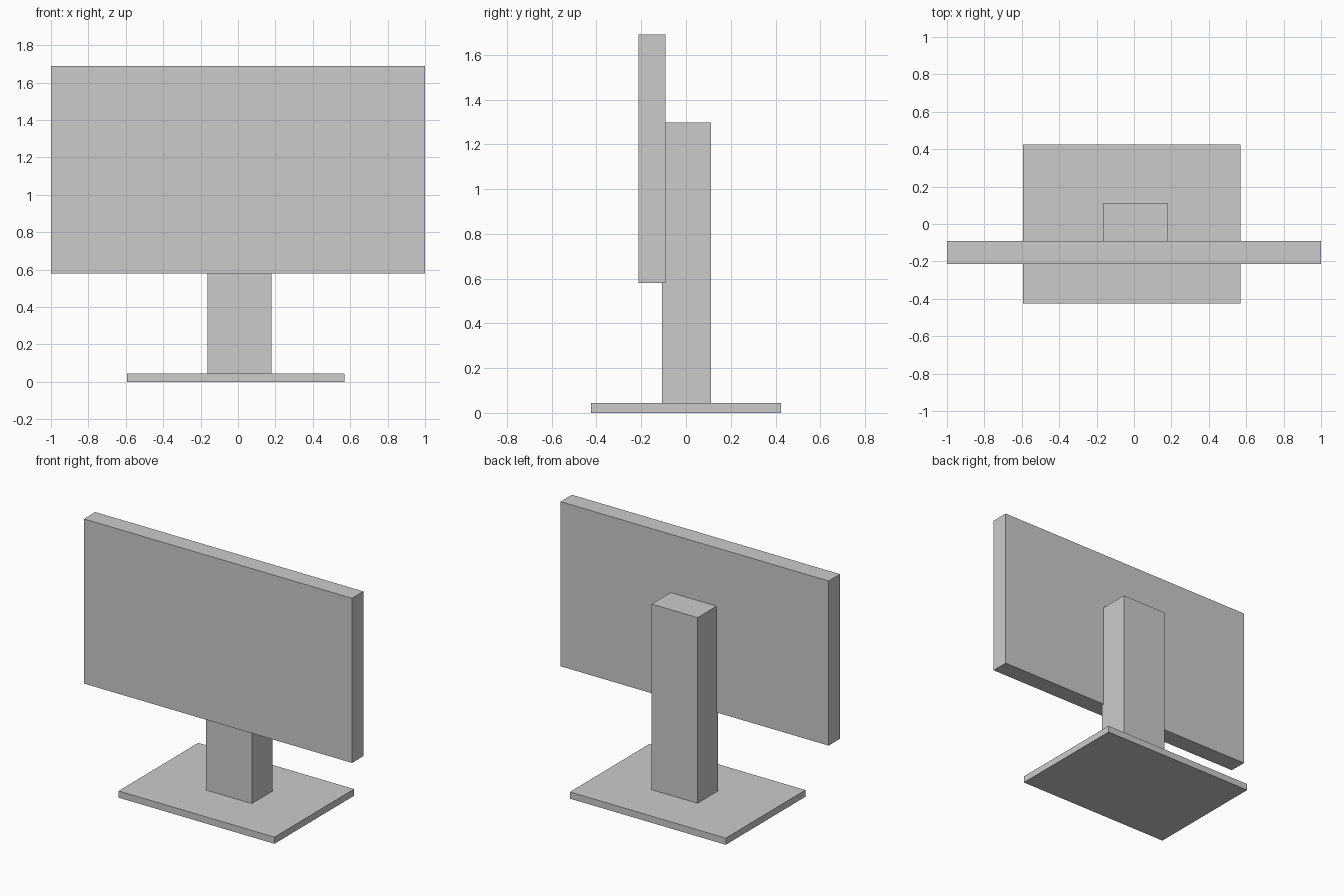
import bpy

if "Cube" in bpy.data.objects:
    bpy.data.objects.remove(bpy.data.objects["Cube"])


def box(name, x, y, z):
    """Axis-aligned box from (min, max) pairs."""
    spans = (x, y, z)
    bpy.ops.mesh.primitive_cube_add(size=1, location=[(a + b) / 2 for a, b in spans])
    obj = bpy.context.object
    obj.name = name
    obj.scale = [b - a for a, b in spans]
    bpy.ops.object.transform_apply(location=False, rotation=False, scale=True)
    return obj


# Flat foot plate
box("base", (-0.594, 0.569), (-0.424, 0.424), (0, 0.045))

# Upright, slightly let into the back of the screen
box("stand", (-0.164, 0.178), (-0.107, 0.111), (0.045, 1.297))

# Display panel
box("screen", (-1, 1), (-0.213, -0.092), (0.58, 1.69))
